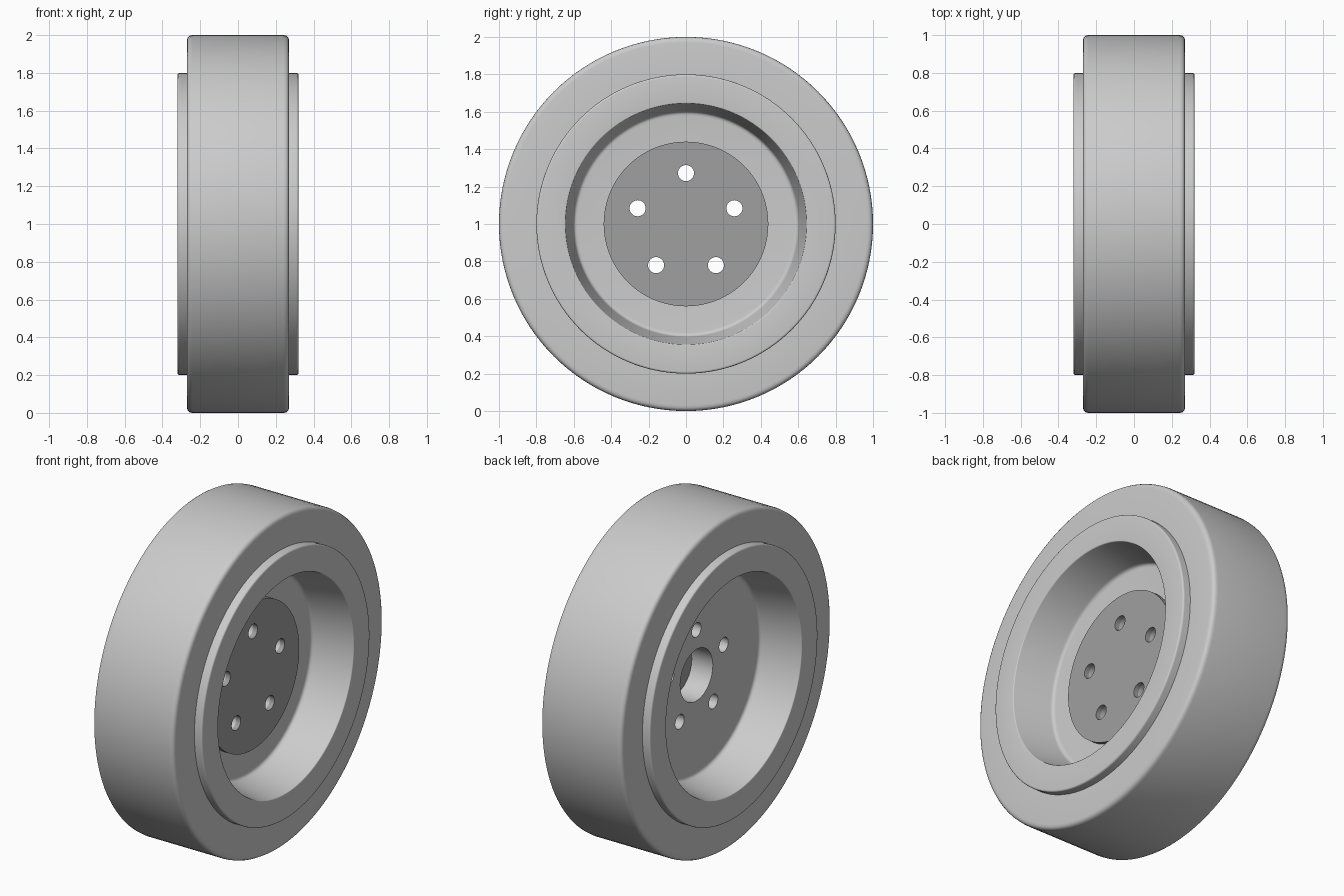
import bpy, bmesh
from math import sin, cos, pi, radians
from mathutils import Vector

if "Cube" in bpy.data.objects:
    bpy.data.objects.remove(bpy.data.objects["Cube"])

SEGS = 128
CZ = 1.0  # axle height


def rounded(profile, steps=4):
    """Round the corners of a closed (x, r, fillet) profile."""
    out = []
    n = len(profile)
    for i, (x, r, f) in enumerate(profile):
        p = Vector((x, r))
        if f == 0:
            out.append(p)
            continue
        a = p + (Vector(profile[i - 1][:2]) - p).normalized() * f
        b = p + (Vector(profile[(i + 1) % n][:2]) - p).normalized() * f
        for k in range(steps + 1):
            t = k / steps
            out.append(a * (1 - t) ** 2 + p * 2 * t * (1 - t) + b * t * t)
    return out


def lathe(name, profile):
    """Spin a closed profile around the wheel axle (x axis)."""
    pts = rounded(profile)
    bm = bmesh.new()
    rings = []
    for s in range(SEGS):
        a = 2 * pi * s / SEGS
        rings.append([bm.verts.new((p.x, p.y * sin(a), p.y * cos(a))) for p in pts])
    for s in range(SEGS):
        r0, r1 = rings[s], rings[(s + 1) % SEGS]
        for i in range(len(pts)):
            j = (i + 1) % len(pts)
            bm.faces.new((r0[i], r0[j], r1[j], r1[i]))
    bmesh.ops.recalc_face_normals(bm, faces=bm.faces)
    mesh = bpy.data.meshes.new(name)
    bm.to_mesh(mesh)
    bm.free()
    ob = bpy.data.objects.new(name, mesh)
    ob.location.z = CZ
    bpy.context.collection.objects.link(ob)
    return ob


def cylinder(name, radius, x0, x1, y=0, z=0, segs=SEGS):
    bpy.ops.mesh.primitive_cylinder_add(
        vertices=segs, radius=radius, depth=x1 - x0,
        location=((x0 + x1) / 2, y, CZ + z), rotation=(0, pi / 2, 0))
    ob = bpy.context.object
    ob.name = name
    return ob


def activate(ob):
    bpy.ops.object.select_all(action='DESELECT')
    ob.select_set(True)
    bpy.context.view_layer.objects.active = ob


# Tyre ring
tyre = lathe("tyre", [(-0.27, 0.8, 0), (-0.27, 1, 0.03), (0.27, 1, 0.03), (0.27, 0.8, 0)])

# Rim with tapered wells on both sides and a central web with axle hole
half = [(0.07, 0.155, 0), (0.07, 0.60, 0.02), (0.32, 0.645, 0.006), (0.32, 0.80, 0.012)]
rim = lathe("rim", half + [(-x, r, f) for x, r, f in reversed(half)])

# Dark hub plate on the right side
plate = cylinder("hub_plate", 0.44, 0.07, 0.10)
dark = bpy.data.materials.new("dark_grey")
dark.diffuse_color = (0.35, 0.35, 0.35, 1)
dark.use_nodes = True
dark.node_tree.nodes["Principled BSDF"].inputs["Base Color"].default_value = dark.diffuse_color
plate.data.materials.append(dark)

# Five bolt holes through web and plate
for i in range(5):
    a = 2 * pi * i / 5
    cutter = cylinder("bolt_cutter", 0.043, -0.2, 0.2, 0.272 * sin(a), 0.272 * cos(a), 32)
    cutter.hide_render = True
    for ob in (rim, plate):
        activate(ob)
        mod = ob.modifiers.new("bolt_hole", 'BOOLEAN')
        mod.object = cutter
        mod.operation = 'DIFFERENCE'
        mod.solver = 'EXACT'
        bpy.ops.object.modifier_apply(modifier=mod.name)
    bpy.data.objects.remove(cutter)

for ob in (tyre, rim, plate):
    activate(ob)
    bpy.ops.object.shade_smooth_by_angle(angle=radians(30))
